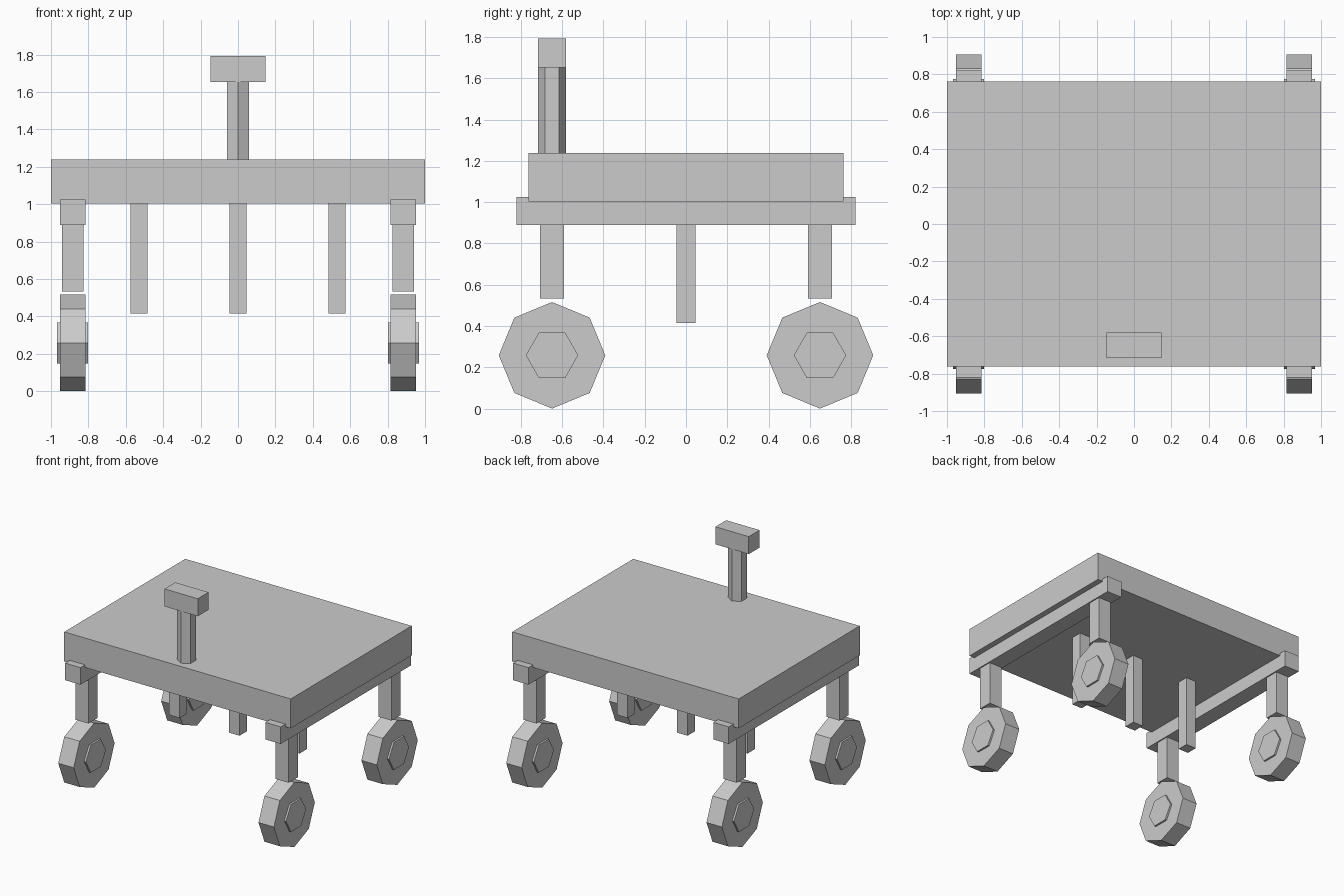
import bpy
import math
from mathutils import Matrix

cube = bpy.data.objects.get("Cube")
if cube:
    bpy.data.objects.remove(cube, do_unlink=True)

# Single light grey finish
GREY = (0.6, 0.6, 0.6, 1.0)
grey = bpy.data.materials.new("light_grey")
grey.use_nodes = True
grey.diffuse_color = GREY
for node in grey.node_tree.nodes:
    if node.type == "BSDF_PRINCIPLED":
        node.inputs["Base Color"].default_value = GREY


def finish(name):
    obj = bpy.context.object
    obj.name = name
    obj.data.materials.append(grey)
    return obj


def box(name, centre, size):
    bpy.ops.mesh.primitive_cube_add(size=1, location=centre)
    obj = finish(name)
    obj.data.transform(Matrix.Diagonal((*size, 1)))
    return obj


def prism(name, sides, radius, depth, centre, along_x=False):
    bpy.ops.mesh.primitive_cylinder_add(
        vertices=sides, radius=radius, depth=depth, location=centre)
    obj = finish(name)
    if along_x:
        # turn the axis to x, keeping corners on the y axis
        obj.data.transform(Matrix.Rotation(math.pi / 2, 4, "Z"))
        obj.data.transform(Matrix.Rotation(math.pi / 2, 4, "Y"))
        if sides == 6:
            obj.data.transform(Matrix.Rotation(math.pi / 2, 4, "X"))
    return obj


def slab(name, x, y, z_low, z_high, width, length):
    return box(name, (x, y, (z_low + z_high) / 2),
               (width, length, z_high - z_low))


TRACK = 0.884      # sideways position of rails and wheels
AXLE = 0.649       # fore and aft position of wheels and mast
WHEEL_R = 0.258

# Deck
slab("deck", 0, 0, 1.003, 1.238, 2.0, 1.526)

# Rails, legs and wheels at each side
for side, sx in (("left", 1), ("right", -1)):
    x = sx * TRACK
    slab(side + "_rail", x, 0, 0.888, 1.024, 0.136, 1.642)
    for end, sy in (("front", -1), ("back", 1)):
        y = sy * AXLE
        label = end + "_" + side
        slab(label + "_leg", x, y, 0.532, 0.9, 0.116, 0.116)
        prism(label + "_wheel", 8, WHEEL_R, 0.136, (x, y, WHEEL_R), True)
        prism(label + "_hub", 6, 0.127, 0.166, (x, y, WHEEL_R), True)

# Row of struts hanging below the deck
for label, x in (("right", -0.53), ("middle", 0), ("left", 0.53)):
    slab(label + "_strut", x, 0, 0.415, 1.01, 0.092, 0.092)

# Mast with sensor head
prism("mast", 6, 0.068, 0.43, (0, -AXLE, 1.445))
slab("sensor_head", 0, -AXLE, 1.652, 1.792, 0.294, 0.136)
